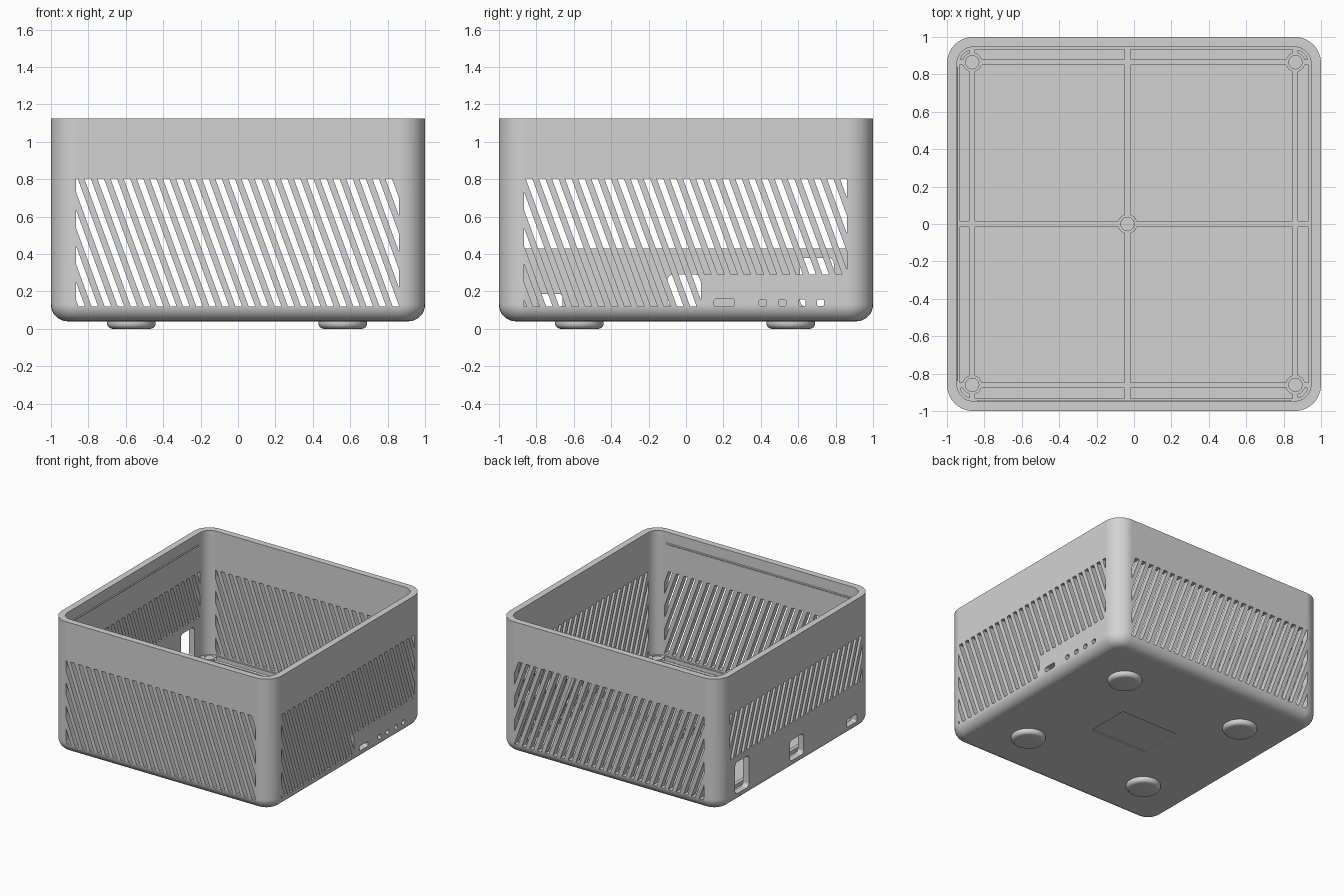
import bpy, bmesh, math

if "Cube" in bpy.data.objects:
    bpy.data.objects.remove(bpy.data.objects["Cube"])

TOP, BASE, FLOOR, RIB = 1.125, 0.04, 0.075, 0.105
WALL_IN = 0.947

mat = bpy.data.materials.new("grey plastic")
mat.diffuse_color = (0.65, 0.65, 0.65, 1)
mat.use_nodes = True
mat.node_tree.nodes["Principled BSDF"].inputs["Base Color"].default_value = mat.diffuse_color


def make(name, bm):
    bmesh.ops.recalc_face_normals(bm, faces=bm.faces)
    me = bpy.data.meshes.new(name)
    bm.to_mesh(me)
    bm.free()
    ob = bpy.data.objects.new(name, me)
    me.materials.append(mat)
    bpy.context.collection.objects.link(ob)
    return ob


def smooth(ob, weighted=False):
    bpy.ops.object.select_all(action='DESELECT')
    ob.select_set(True)
    bpy.context.view_layer.objects.active = ob
    bpy.ops.object.shade_smooth_by_angle(angle=math.radians(30))
    if weighted:
        m = ob.modifiers.new("flat walls", 'WEIGHTED_NORMAL')
        m.keep_sharp = True


def rounded(cu, cv, hu, hv, r, n=8):
    """Outline of a rounded rectangle."""
    pts = []
    for k, (su, sv) in enumerate([(1, 1), (-1, 1), (-1, -1), (1, -1)]):
        for i in range(n + 1):
            a = math.pi / 2 * (k + i / n)
            pts.append((cu + su * (hu - r) + r * math.cos(a),
                        cv + sv * (hv - r) + r * math.sin(a)))
    return pts


def circle(cx, cy, r, n=40):
    return [(cx + r * math.cos(math.tau * i / n), cy + r * math.sin(math.tau * i / n))
            for i in range(n)]


def loft(bm, rings, closed=False):
    """Skin a stack of (outline, z); cap the ends or join last to first."""
    loops = [[bm.verts.new((x, y, z)) for x, y in pts] for pts, z in rings]
    pairs = list(zip(loops, loops[1:]))
    if closed:
        pairs.append((loops[-1], loops[0]))
    else:
        bm.faces.new(loops[0])
        bm.faces.new(loops[-1])
    for a, b in pairs:
        for i in range(len(a)):
            j = (i + 1) % len(a)
            bm.faces.new((a[i], a[j], b[j], b[i]))


def prism(bm, pts, axis, t0, t1):
    """Extrude an outline (u, z) along x or y."""
    put = (lambda u, z, t: (t, u, z)) if axis == 'x' else (lambda u, z, t: (u, t, z))
    a = [bm.verts.new(put(u, z, t0)) for u, z in pts]
    b = [bm.verts.new(put(u, z, t1)) for u, z in pts]
    bm.faces.new(a)
    bm.faces.new(b)
    for i in range(len(a)):
        j = (i + 1) % len(a)
        bm.faces.new((a[i], a[j], b[j], b[i]))


def clip(pts, k, lim, sign):
    """Keep the part of an outline where sign * (p[k] - lim) <= 0."""
    out = []
    for p, q in zip(pts, pts[1:] + pts[:1]):
        dp, dq = sign * (p[k] - lim), sign * (q[k] - lim)
        if dp <= 0:
            out.append(p)
        if dp * dq < 0:
            f = dp / (dp - dq)
            out.append((p[0] + f * (q[0] - p[0]), p[1] + f * (q[1] - p[1])))
    return out


def slots(bm, axis, t0, t1, start, u0, u1, z0, z1):
    """Slanted vent slots trimmed to a rectangle."""
    w, lean, ztop, zlow = 0.0175, math.tan(math.radians(20)), 0.805, 0.05
    for k in range(-6, 32):
        c = start + 0.07 * k
        d = c + (ztop - zlow) * lean
        p = [(c - w, ztop), (c + w, ztop), (d + w, zlow), (d - w, zlow)]
        for args in ((0, u0, -1), (0, u1, 1), (1, z0, -1), (1, z1, 1)):
            p = clip(p, *args)
        if len(p) > 2 and max(q[0] for q in p) - min(q[0] for q in p) > 0.004:
            prism(bm, p, axis, t0, t1)


# Shell: rounded tray with a filleted bottom edge
bm = bmesh.new()
rings = []
for i in range(9):
    a = math.pi / 2 * i / 8
    inset = 0.09 * (1 - math.sin(a))
    rings.append((rounded(0, 0, 1 - inset, 1 - inset, 0.14 - inset),
                  BASE + 0.09 * (1 - math.cos(a))))
rings.append((rounded(0, 0, 1, 1, 0.14), TOP))
for z in (TOP, FLOOR):
    rings.append((rounded(0, 0, WALL_IN, WALL_IN, 0.09), z))
loft(bm, rings)
shell = make("shell", bm)

# Cutters: vents and ports
cutters = []
bm = bmesh.new()
slots(bm, 'y', -1.1, 1.1, -0.805, -0.865, 0.86, 0.12, 0.804)       # front and back
cutters.append(make("front_back_vents", bm))

bm = bmesh.new()
slots(bm, 'x', 0.9, 1.1, -0.84, -0.865, 0.86, 0.29, 0.804)         # right, upper
slots(bm, 'x', -1.1, -0.9, -0.84, -0.865, 0.86, 0.43, 0.804)       # left
for y, z, hy, hz, r in ((0.70, 0.25, 0.09, 0.13, 0.03),            # left ports
                        (-0.01, 0.205, 0.09, 0.085, 0.03),
                        (-0.725, 0.152, 0.065, 0.033, 0.012)):
    prism(bm, rounded(y, z, hy, hz, r, 4), 'x', -1.1, -0.9)
prism(bm, rounded(0.205, 0.14, 0.055, 0.02, 0.012, 4), 'x', 0.9, 1.1)  # right ports
for y in (0.41, 0.515, 0.62, 0.72):
    prism(bm, rounded(y, 0.139, 0.019, 0.018, 0.01, 4), 'x', 0.9, 1.1)
prism(bm, [(-0.26, 0.03), (0.26, 0.03), (0.26, 0.048), (-0.26, 0.048)],
      'y', -0.18, 0.18)                                            # label recess
cutters.append(make("side_vents_and_ports", bm))

bm = bmesh.new()
slots(bm, 'x', 0.9, 1.1, -0.84, -0.865, 0.08, 0.12, 0.295)         # right, lower
cutters.append(make("lower_right_vents", bm))

for c in cutters:
    c.hide_render = True
    m = shell.modifiers.new("cut", 'BOOLEAN')
    m.operation, m.solver, m.object = 'DIFFERENCE', 'EXACT', c
bpy.context.view_layer.update()
cut = bpy.data.meshes.new_from_object(
    shell.evaluated_get(bpy.context.evaluated_depsgraph_get()))
shell.modifiers.clear()
shell.data = cut
for c in cutters:
    bpy.data.objects.remove(c)
smooth(shell, weighted=True)

# Floor ribs: cross, perimeter frame and a rim against the wall
bm = bmesh.new()
z0 = FLOOR - 0.01
for p in (-0.865, -0.035, 0.863):
    loft(bm, [(rounded(p, 0, 0.015, 0.94, 0.002, 1), z) for z in (z0, RIB)])
for p in (-0.863, 0, 0.865):
    loft(bm, [(rounded(0, p, 0.94, 0.015, 0.002, 1), z) for z in (z0, RIB)])
outer, inner = rounded(0, 0, 0.95, 0.95, 0.09), rounded(0, 0, 0.932, 0.932, 0.075)
loft(bm, [(outer, z0), (outer, RIB), (inner, RIB), (inner, z0)], closed=True)
make("floor_ribs", bm)

# Bosses at the corners and centre
bm = bmesh.new()
for x, y in ((-0.865, 0.865), (0.863, 0.865), (-0.865, -0.86), (0.863, -0.86), (-0.035, 0)):
    loft(bm, [(circle(x, y, 0.052), z0), (circle(x, y, 0.052), RIB + 0.002),
              (circle(x, y, 0.038), RIB + 0.002), (circle(x, y, 0.038), RIB + 0.012)])
smooth(make("bosses", bm))

# Thin snap ridges inside the left and front walls
bm = bmesh.new()
ridge = [(-0.95, 1.02), (-0.941, 1.027), (-0.941, 1.033), (-0.95, 1.04)]
prism(bm, ridge, 'y', -0.84, 0.84)
prism(bm, ridge, 'x', -0.84, 0.84)
make("snap_ridges", bm)

# Feet: round pads with a soft lower edge
bm = bmesh.new()
for x in (-0.57, 0.56):
    for y in (-0.57, 0.56):
        pad = [(circle(x, y, 0.13 - 0.03 * (1 - math.sin(a))), 0.03 * (1 - math.cos(a)))
               for a in (math.pi / 2 * i / 6 for i in range(7))]
        loft(bm, pad + [(circle(x, y, 0.13), BASE + 0.005)])
smooth(make("feet", bm))
